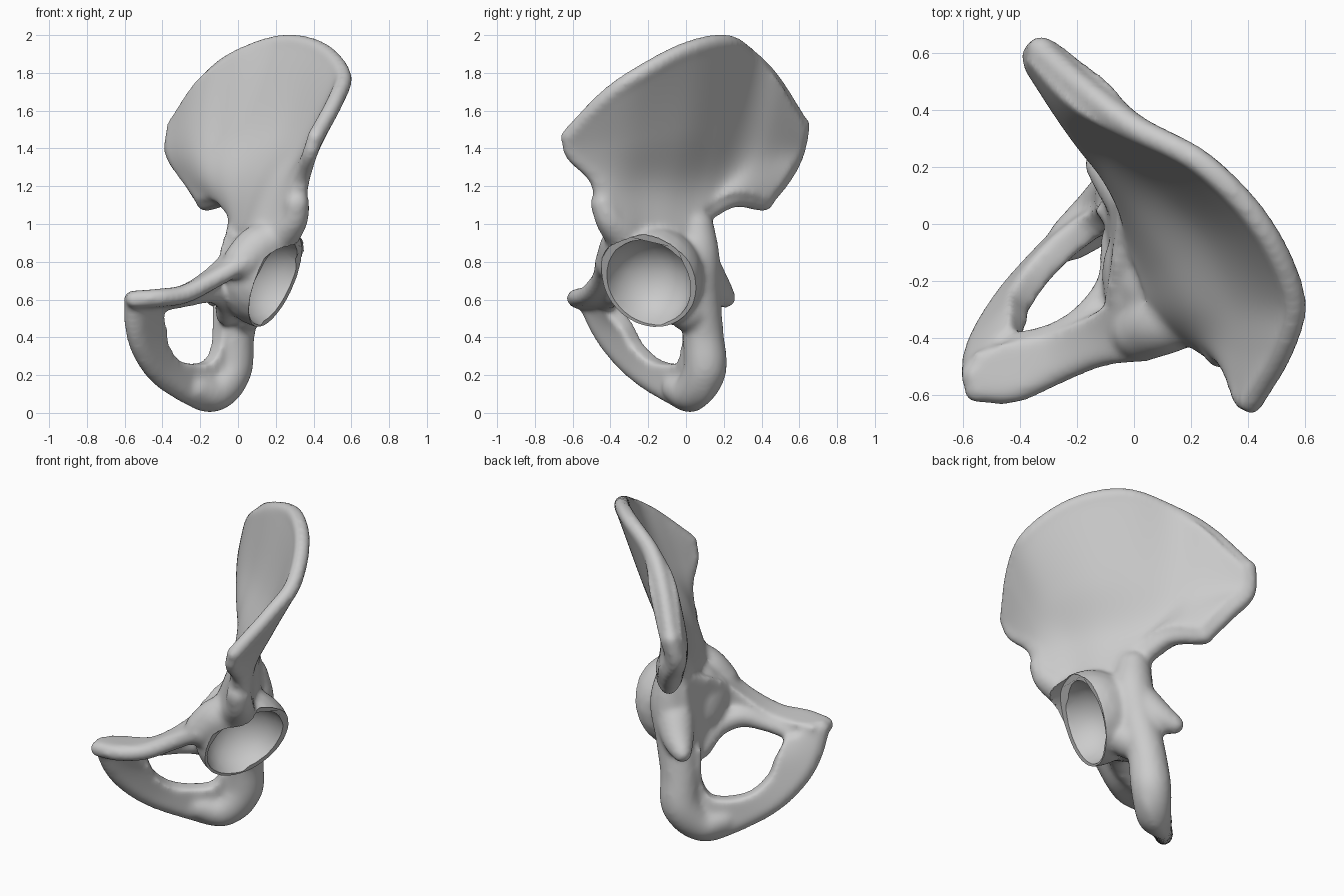
import bpy
import bmesh
from mathutils import Vector, Matrix

if "Cube" in bpy.data.objects:
    bpy.data.objects.remove(bpy.data.objects["Cube"])


def spline(points, count):
    """Smooth curve through points of any dimension."""
    padded = [points[0] * 2 - points[1]] + points + [points[-1] * 2 - points[-2]]
    result = []
    for i in range(count + 1):
        t = i / count * (len(points) - 1)
        k = min(int(t), len(points) - 2)
        f = t - k
        a, b, c, d = padded[k:k + 4]
        slope = c - a
        bend = a * 2 - b * 5 + c * 4 - d
        twist = b * 3 - a - c * 3 + d
        result.append((b * 2 + slope * f + bend * f * f + twist * f ** 3) * 0.5)
    return result


def sized(points, half):
    """Add one thickness to all points."""
    return [Vector((*p, half)) for p in points]


def ball(bm, centre, radius):
    bmesh.ops.create_icosphere(bm, subdivisions=3, radius=radius,
                               matrix=Matrix.Translation(centre))


def rod(bm, points, count=30):
    """Rounded rod whose thickness follows the fourth coordinate."""
    for p in spline([Vector(p) for p in points], count):
        ball(bm, p.xyz, p.w)


def plate(bm, rows, across=40, down=24):
    """Curved plate through rows of points, thickened along its normals."""
    rows = [spline(row, across) for row in rows]
    columns = [spline(list(column), down) for column in zip(*rows)]
    sides = [[], []]
    for i, column in enumerate(columns):
        before = columns[max(i - 1, 0)]
        after = columns[min(i + 1, across)]
        for side in sides:
            side.append([])
        for j, p in enumerate(column):
            along = after[j].xyz - before[j].xyz
            drop = column[min(j + 1, down)].xyz - column[max(j - 1, 0)].xyz
            offset = along.cross(drop).normalized() * p.w
            sides[0][i].append(bm.verts.new(p.xyz + offset))
            sides[1][i].append(bm.verts.new(p.xyz - offset))
    for s in sides:
        for i in range(across):
            for j in range(down):
                bm.faces.new((s[i][j], s[i + 1][j], s[i + 1][j + 1], s[i][j + 1]))
    # Walls around the plate's border
    border = [(i, 0) for i in range(across)] + [(across, j) for j in range(down)]
    border += [(i, down) for i in range(across, 0, -1)]
    border += [(0, j) for j in range(down, 0, -1)]
    top, under = sides
    for (i, j), (k, m) in zip(border, border[1:] + border[:1]):
        bm.faces.new((top[i][j], top[k][m], under[k][m], under[i][j]))


def make_object(name, bm):
    bmesh.ops.recalc_face_normals(bm, faces=bm.faces[:])
    mesh = bpy.data.meshes.new(name)
    bm.to_mesh(mesh)
    bm.free()
    obj = bpy.data.objects.new(name, mesh)
    bpy.context.collection.objects.link(obj)
    return obj


bone = bmesh.new()

# Upper wing: rows run from the front border to the back border
crest = [(.41, -.62, 1.46), (.52, -.43, 1.66), (.555, -.25, 1.79), (.44, .0, 1.92),
         (.24, .21, 1.96), (.0, .34, 1.88), (-.16, .46, 1.755), (-.325, .61, 1.52)]
mid_wing = [(.38, -.6, 1.37), (.40, -.42, 1.42), (.38, -.25, 1.46), (.28, -.03, 1.5),
            (.12, .14, 1.5), (-.05, .28, 1.5), (-.19, .4, 1.45), (-.34, .58, 1.38)]
low_wing = [(.34, -.475, 1.24), (.29, -.38, 1.2), (.23, -.26, 1.22), (.15, -.1, 1.22),
            (.04, .06, 1.22), (-.06, .2, 1.26), (-.14, .32, 1.27), (-.26, .52, 1.26)]
wing_base = [(.31, -.43, 1.05), (.24, -.35, .98), (.16, -.26, .95), (.11, -.14, .95),
             (.06, -.02, .97), (.01, .09, 1.06), (-.06, .25, 1.14), (-.17, .41, 1.12)]
thin = (.042, .042, .042, .042, .042, .05, .08, .065)
middle = (.036, .036, .036, .036, .036, .046, .075, .06)
thick = (.05, .06, .065, .065, .06, .06, .08, .07)
neck = (.06, .09, .11, .11, .1, .075, .08, .07)
rows = []
for row, halves in ((crest, thin), (mid_wing, middle), (low_wing, thick), (wing_base, neck)):
    rows.append([Vector((*p, half)) for p, half in zip(row, halves)])
plate(bone, rows)

# Rounded rims of the wing
rod(bone, sized(crest, .046), 70)
rod(bone, sized([r[0] for r in (crest, mid_wing, low_wing, wing_base)], .042))
rod(bone, sized([r[-1] for r in (crest, mid_wing, low_wing, wing_base)], .05))
rod(bone, sized(wing_base[-3:], .055))

# Front spur and the mass above the socket
rod(bone, [(.31, -.44, 1.11, .068), (.29, -.4, 1.02, .08), (.2, -.32, .93, .11),
           (.1, -.34, .87, .12), (.03, -.37, .8, .11)])

# Body around the socket, with its inner wall
ball(bone, (.16, -.18, .72), .275)
brim = [(.01, .1, 1.03), (.0, .0, .98), (-.02, -.15, .93), (-.04, -.28, .85)]
wall_foot = [(-.06, .1, .53), (-.05, 0, .49), (-.04, -.12, .51), (-.06, -.25, .61)]
plate(bone, [sized(brim, .06), sized(wall_foot, .055)])

# Upper branch: a broad flat bar reaching the front joint
bar_front = [(-.55, -.58, .6), (-.42, -.58, .61), (-.28, -.52, .63), (-.12, -.455, .71),
             (.04, -.435, .8)]
bar_back = [(-.56, -.45, .59), (-.42, -.41, .6), (-.28, -.38, .63), (-.15, -.32, .72),
            (-.02, -.24, .85)]
plate(bone, [sized(bar_front, .048), sized(bar_back, .05)])
rod(bone, sized(bar_front, .048))

# Ridge closing the top of the lower opening
rod(bone, [(-.4, -.42, .58, .045), (-.27, -.39, .61, .05), (-.15, -.32, .64, .06),
           (-.07, -.2, .6, .06), (-.06, -.06, .52, .06)])

# Ring around the lower opening: a broad band from outer to inner edge
ring_outer = [(-.557, -.53, .6), (-.55, -.46, .45), (-.51, -.37, .32), (-.42, -.24, .195),
              (-.27, -.08, .095), (-.14, .03, .05), (-.02, .1, .13), (.02, .12, .3),
              (.03, .12, .45), (.03, .11, .6)]
ring_inner = [(-.41, -.39, .55), (-.4, -.31, .46), (-.39, -.26, .37), (-.34, -.18, .29),
              (-.26, -.09, .26), (-.17, -.02, .27), (-.13, .0, .32), (-.11, .01, .4),
              (-.11, .01, .48), (-.11, .01, .58)]
plate(bone, [sized(ring_outer, .055), sized(ring_inner, .05)], 60)
rod(bone, sized(ring_outer, .05), 60)

# Seat knob and rear column
rod(bone, [(-.22, -.05, .13, .08), (-.12, .03, .11, .1), (-.04, .1, .23, .115),
           (-.02, .09, .42, .11), (.02, .07, .62, .115), (.06, .06, .82, .12),
           (.05, .05, .98, .1)], 60)
ball(bone, (.04, .01, .54), .11)

# Rear spine
rod(bone, [(.01, .09, .74, .11), (-.05, .15, .66, .09), (-.12, .21, .61, .055)])

hip = make_object("hip_bone", bone)

# Socket cutters: a ball for the hollow and a drum that trims the rim
facing = Vector((.85, -.37, -.37)).normalized()
rim = Vector((.19, -.2, .69))
hollow_mesh = bmesh.new()
ball(hollow_mesh, rim + facing * .01, .245)
drum_mesh = bmesh.new()
turn = facing.to_track_quat("Z", "Y").to_matrix().to_4x4()
bmesh.ops.create_cone(drum_mesh, cap_ends=True, segments=48, radius1=.28, radius2=.28,
                      depth=.3, matrix=Matrix.Translation(rim + facing * .15) @ turn)
cutters = [make_object("socket_cutter", hollow_mesh), make_object("rim_cutter", drum_mesh)]

# Fuse the parts, soften them, then cut the socket
remesh = hip.modifiers.new("fuse", "REMESH")
remesh.mode = "VOXEL"
remesh.voxel_size = .015
soften = hip.modifiers.new("soften", "SMOOTH")
soften.factor = .5
soften.iterations = 10
for cutter in cutters:
    cutter.hide_render = True
    cut = hip.modifiers.new("cut", "BOOLEAN")
    cut.operation = "DIFFERENCE"
    cut.solver = "EXACT"
    cut.object = cutter
round_rim = hip.modifiers.new("round_rim", "SMOOTH")
round_rim.factor = .5
round_rim.iterations = 3

bpy.ops.object.select_all(action="DESELECT")
hip.select_set(True)
bpy.context.view_layer.objects.active = hip
for modifier in list(hip.modifiers):
    bpy.ops.object.modifier_apply(modifier=modifier.name)
for cutter in cutters:
    bpy.data.objects.remove(cutter)

# Bone colour
grey = bpy.data.materials.new("bone_grey")
grey.use_nodes = True
grey.diffuse_color = (.6, .6, .6, 1)
grey.node_tree.nodes["Principled BSDF"].inputs["Base Color"].default_value = (.6, .6, .6, 1)
hip.data.materials.clear()
hip.data.materials.append(grey)
bpy.ops.object.shade_smooth_by_angle(angle=.7)
